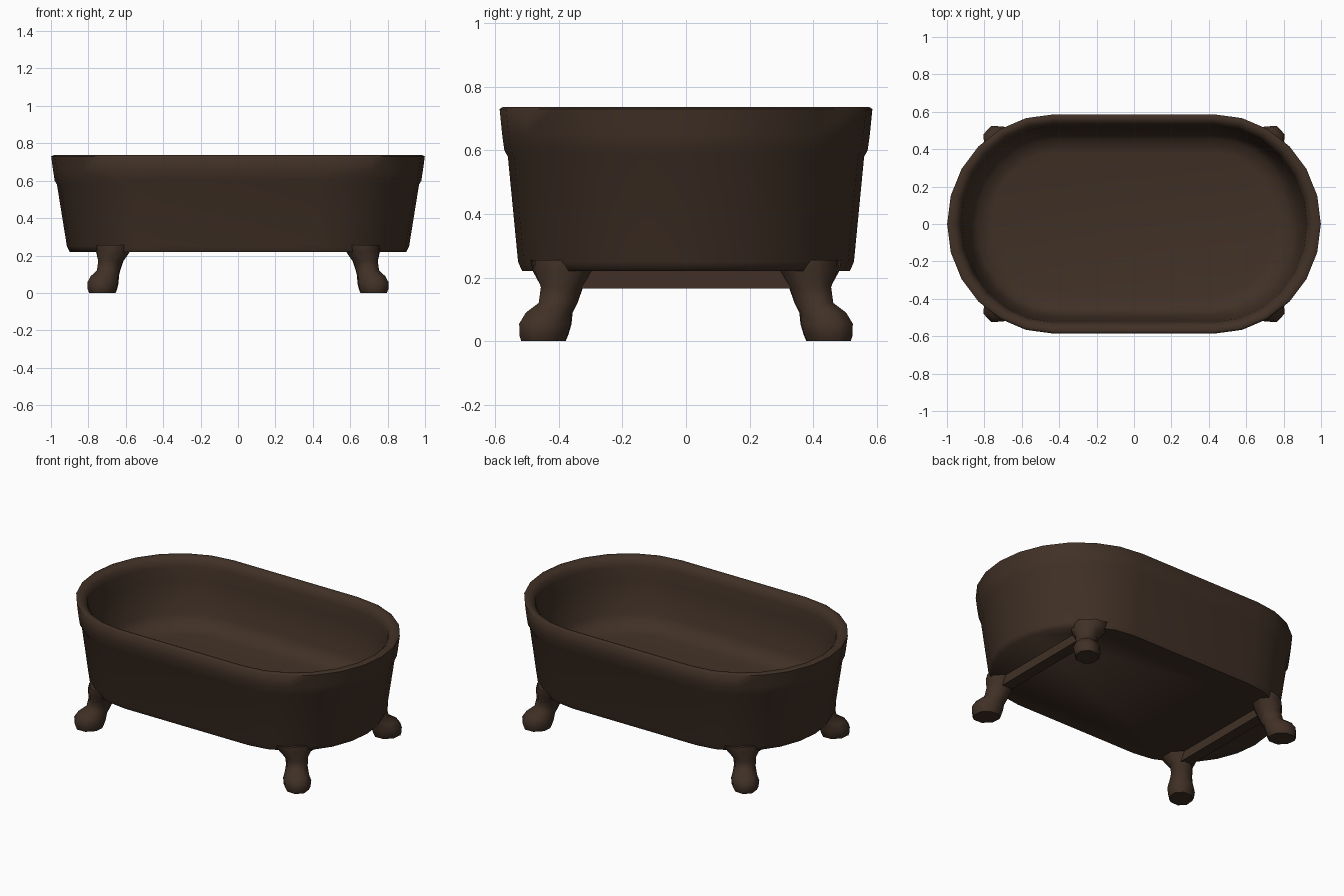
import bpy, bmesh, math
from mathutils import Vector

if "Cube" in bpy.data.objects:
    bpy.data.objects.remove(bpy.data.objects["Cube"])

bronze = bpy.data.materials.new("dark_brown")
bronze.diffuse_color = (0.052, 0.030, 0.019, 1)
bronze.use_nodes = True
bronze.node_tree.nodes["Principled BSDF"].inputs["Base Color"].default_value = bronze.diffuse_color


def make_object(name, bm, angle=40):
    bmesh.ops.recalc_face_normals(bm, faces=bm.faces)
    me = bpy.data.meshes.new(name)
    bm.to_mesh(me)
    bm.free()
    me.materials.append(bronze)
    ob = bpy.data.objects.new(name, me)
    bpy.context.collection.objects.link(ob)
    bpy.ops.object.select_all(action='DESELECT')
    bpy.context.view_layer.objects.active = ob
    ob.select_set(True)
    bpy.ops.object.shade_smooth_by_angle(angle=math.radians(angle))
    return ob


def loft(name, rings, angle=40):
    """Skin a list of equal-length point rings and cap both ends."""
    bm = bmesh.new()
    vs = [[bm.verts.new(p) for p in r] for r in rings]
    n = len(vs[0])
    for a, b in zip(vs, vs[1:]):
        for i in range(n):
            bm.faces.new((a[i], a[(i + 1) % n], b[(i + 1) % n], b[i]))
    bm.faces.new(vs[0])
    bm.faces.new(vs[-1])
    return make_object(name, bm, angle)


# Tub: oval outline with straight sides, swept through a half-length/half-width/height profile
def oval(hx, hy, z, steps=12, c=0.43):
    pts = []
    for side in (1, -1):
        for i in range(steps + 1):
            t = -math.pi / 2 + math.pi * i / steps
            pts.append((side * (c + (hx - c) * math.cos(t)), side * hy * math.sin(t), z))
    return pts


profile = [
    (0.90, 0.515, 0.22), (0.915, 0.528, 0.25), (0.968, 0.56, 0.58),
    (0.980, 0.571, 0.60), (0.988, 0.578, 0.65), (0.999, 0.586, 0.73),
    (0.985, 0.575, 0.737), (0.955, 0.552, 0.733), (0.932, 0.532, 0.712),
    (0.924, 0.524, 0.68), (0.915, 0.515, 0.60), (0.880, 0.490, 0.40),
    (0.840, 0.455, 0.34), (0.76, 0.38, 0.32),
]
loft("tub", [oval(*p) for p in profile], 65)

# Clawed legs: rings given as centre x, y, z, radius outwards, radius sideways
leg_path = [
    (0.660, 0.385, 0.255, 0.085, 0.115), (0.668, 0.390, 0.222, 0.085, 0.100),
    (0.680, 0.390, 0.17, 0.072, 0.064), (0.692, 0.402, 0.12, 0.066, 0.060),
    (0.712, 0.430, 0.09, 0.082, 0.066), (0.722, 0.442, 0.055, 0.090, 0.078),
    (0.725, 0.447, 0.02, 0.084, 0.074), (0.725, 0.448, 0.0, 0.076, 0.066),
]
out = Vector((0.72, 0.69, 0)).normalized()
across = Vector((-out.y, out.x, 0))


def leg_rings(sx, sy):
    rings = []
    for x, y, z, ro, rs in leg_path:
        ring = []
        for i in range(8):
            t = 2 * math.pi * (i + 0.5) / 8
            p = (Vector((x, y, z)) + out * ro * 1.04 * math.cos(t)
                 + across * rs * 1.04 * math.sin(t))
            ring.append((p.x * sx, p.y * sy, p.z))
        rings.append(ring)
    return rings


for sx, xn in ((1, "right"), (-1, "left")):
    for sy, yn in ((1, "back"), (-1, "front")):
        loft(f"{yn}_{xn}_leg", leg_rings(sx, sy), 60)

    # Crossbar joining each pair of legs under the tub
    bar = [[(sx * 0.67 + dx, y, z) for dx, z in
            ((-0.035, 0.165), (0.035, 0.165), (0.035, 0.225), (-0.035, 0.225))]
           for y in (-0.38, 0.38)]
    loft(f"{xn}_crossbar", bar)
